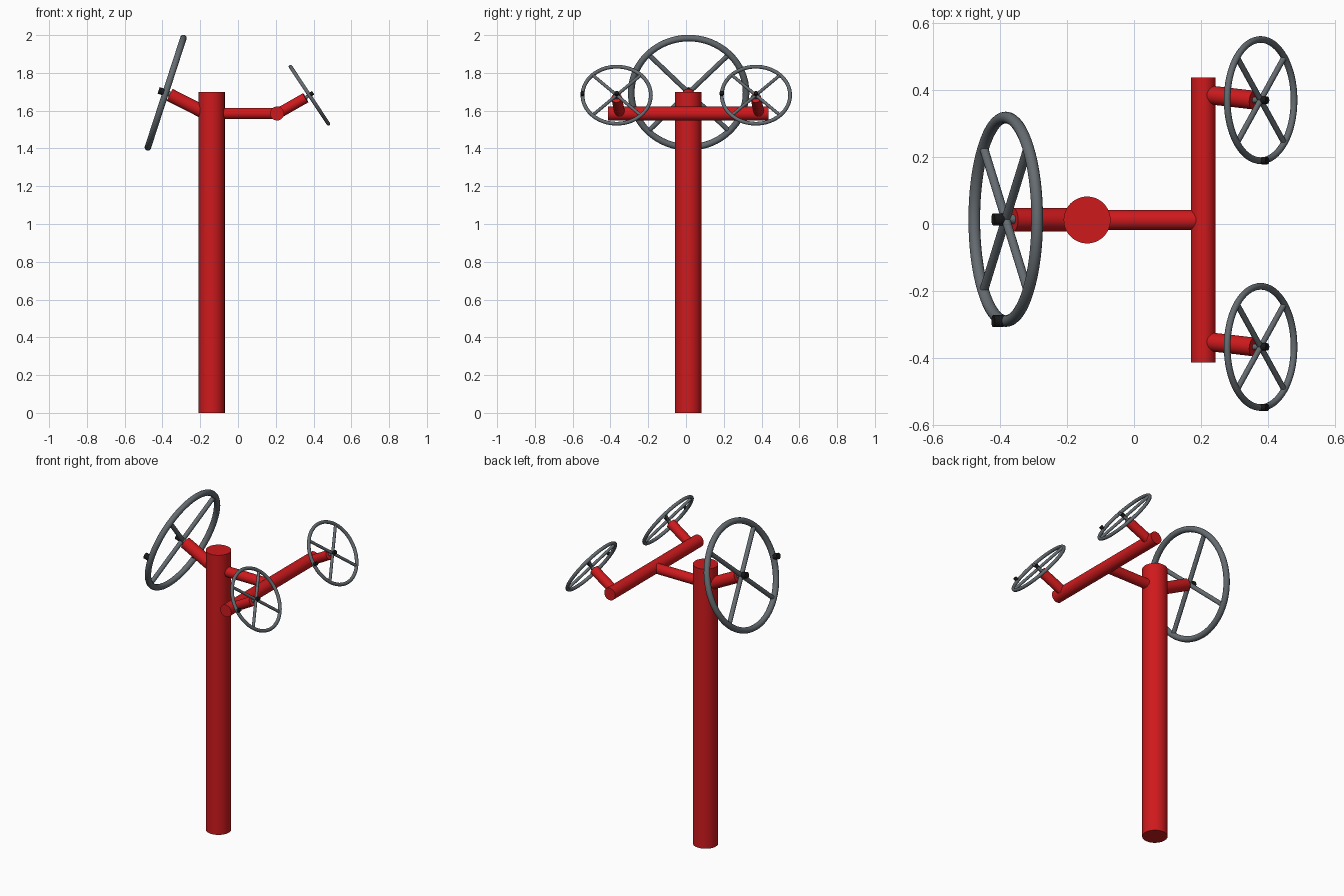
import bpy, math
from mathutils import Vector, Matrix

if "Cube" in bpy.data.objects:
    bpy.data.objects.remove(bpy.data.objects["Cube"])


def material(name, color):
    m = bpy.data.materials.new(name)
    m.diffuse_color = color
    m.use_nodes = True
    m.node_tree.nodes["Principled BSDF"].inputs["Base Color"].default_value = m.diffuse_color
    return m


RED = material("red_paint", (0.62, 0.01, 0.012, 1))
STEEL = material("grey_steel", (0.13, 0.15, 0.165, 1))
BLACK = material("black_cap", (0.01, 0.01, 0.01, 1))


def finish(name, mat):
    obj = bpy.context.object
    obj.name = name
    obj.data.materials.append(mat)
    bpy.ops.object.shade_smooth_by_angle(angle=math.radians(40))
    return obj


def tube(name, a, b, radius, mat, sides=32):
    """Capped cylinder running from point a to point b."""
    a, b = Vector(a), Vector(b)
    rot = (b - a).to_track_quat('Z', 'Y').to_euler()
    bpy.ops.mesh.primitive_cylinder_add(vertices=sides, radius=radius,
                                        depth=(b - a).length,
                                        location=(a + b) / 2, rotation=rot)
    return finish(name, mat)


def wheel(name, center, tilt, side, major, minor, spoke_r, knob_r, knob_len):
    """Tilted hand wheel facing +x (side=1) or -x (side=-1)."""
    c = Vector(center)
    normal = Vector((side * math.cos(tilt), 0, math.sin(tilt)))
    across = Vector((0, 1, 0))
    up = Vector((-side * math.sin(tilt), 0, math.cos(tilt)))
    # rim
    bpy.ops.mesh.primitive_torus_add(major_radius=major, minor_radius=minor,
                                     major_segments=64, minor_segments=14,
                                     location=c,
                                     rotation=normal.to_track_quat('Z', 'Y').to_euler())
    finish(name + "_rim", STEEL)
    # crossed spokes
    for i in range(2):
        ang = math.radians(45 + 90 * i)
        d = (across * math.cos(ang) + up * math.sin(ang)) * major
        tube(f"{name}_spoke_{i + 1}", c - d, c + d, spoke_r, STEEL, 16)
    # axle behind the spokes, centre cap and rim grip
    tube(name + "_axle", c - normal * minor * 2.5, c + normal * minor * 0.6,
         spoke_r * 1.1, STEEL, 16)
    tube(name + "_centre_cap", c + normal * minor * 0.5,
         c + normal * (minor + knob_len), knob_r, BLACK, 16)
    grip = c - across * major
    tube(name + "_grip", grip + normal * minor * 0.5,
         grip + normal * (minor + knob_len), knob_r, BLACK, 16)


# post and branching bars
Y, Z = 0.012, 1.585
tube("post", (-0.14, Y, 0), (-0.14, Y, 1.70), 0.07, RED, 48)
tube("support_arm", (-0.14, Y, Z), (0.207, Y, Z), 0.03, RED)
tube("crossbar", (0.207, Y - 0.425, Z), (0.207, Y + 0.425, Z), 0.037, RED)

# large wheel on its stem
tube("large_wheel_stem", (-0.14, Y, 1.571), (-0.362, 0.013, 1.684), 0.035, RED)
wheel("large_wheel", (-0.383, 0.014, 1.695), math.radians(18), -1,
      0.304, 0.0175, 0.013, 0.018, 0.022)

# pair of small wheels on their stems
for label, y0, y1 in (("back", 0.387, 0.37), ("front", -0.35, -0.367)):
    tube(f"small_wheel_stem_{label}", (0.212, y0, Z),
         (0.358, y1, 1.668), 0.028, RED)
    wheel(f"small_wheel_{label}", (0.378, y1, 1.682), math.radians(33.5), 1,
          0.181, 0.010, 0.0085, 0.011, 0.014)
